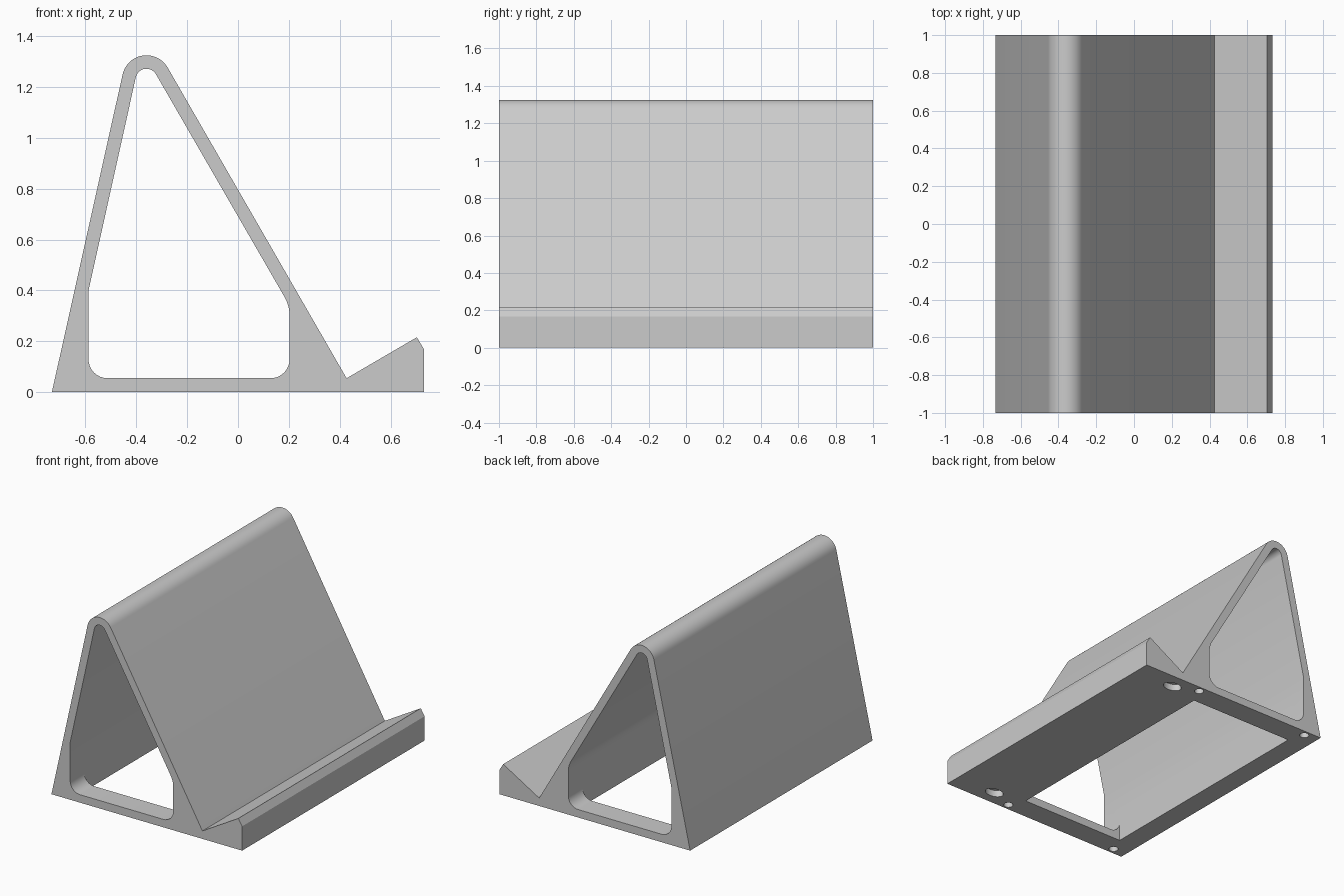
import bpy
import bmesh
from math import radians, sin, cos, tan
from mathutils import Matrix

cube = bpy.data.objects.get("Cube")
if cube:
    bpy.data.objects.remove(cube, do_unlink=True)

grey = bpy.data.materials.new("light grey")
grey.use_nodes = True
colour = (0.6, 0.6, 0.6, 1)
grey.diffuse_color = colour
grey.node_tree.nodes["Principled BSDF"].inputs["Base Color"].default_value = colour


def arc(cx, cz, r, start, end, steps):
    """Points along an arc in the x-z plane, angles in degrees."""
    angles = [radians(start + (end - start) * i / steps) for i in range(steps + 1)]
    return [(cx + r * cos(a), cz + r * sin(a)) for a in angles]


def add_object(name, bm):
    bmesh.ops.recalc_face_normals(bm, faces=bm.faces)
    mesh = bpy.data.meshes.new(name)
    bm.to_mesh(mesh)
    bm.free()
    mesh.materials.append(grey)
    obj = bpy.data.objects.new(name, mesh)
    bpy.context.collection.objects.link(obj)
    return obj


def prism(name, profile, half):
    """Extrude an x-z profile along y."""
    bm = bmesh.new()
    face = bm.faces.new([bm.verts.new((x, -half, z)) for x, z in profile])
    out = bmesh.ops.extrude_face_region(bm, geom=[face])
    verts = [v for v in out["geom"] if isinstance(v, bmesh.types.BMVert)]
    bmesh.ops.translate(bm, verts=verts, vec=(0, 2 * half, 0))
    return add_object(name, bm)


def pocket(x, y, rx, ry, depth):
    """Round or oval cutter for a blind hole in the underside."""
    bm = bmesh.new()
    bmesh.ops.create_cone(bm, cap_ends=True, segments=32, radius1=1, radius2=1, depth=2 * depth,
                          matrix=Matrix.Translation((x, y, 0)) @ Matrix.Diagonal((rx, ry, 1, 1)))
    return add_object("pocket_cutter", bm)


def cut(target, cutter):
    cutter.hide_render = True
    mod = target.modifiers.new("cut", "BOOLEAN")
    mod.operation = "DIFFERENCE"
    mod.solver = "EXACT"
    mod.object = cutter
    bpy.context.view_layer.objects.active = target
    bpy.ops.object.modifier_apply(modifier=mod.name)
    bpy.data.objects.remove(cutter, do_unlink=True)


# Key sizes
half_width = 1.0
apex_x, apex_z = -0.36, 1.229
outer_r, inner_r = 0.096, 0.043
slope_normal, rear_normal = 30, 167.5
wall_left, wall_right, floor = -0.588, 0.203, 0.055
fillet, bend = 0.075, 0.15

# Stand body: leaning rest, rounded ridge, steep rear wall and front lip
body_profile = [(-0.732, 0), (0.732, 0), (0.732, 0.168), (0.703, 0.216), (0.427, floor)]
body_profile += arc(apex_x, apex_z, outer_r, slope_normal, rear_normal, 20)
stand = prism("stand_body", body_profile, half_width)

# Hollow running through the body
ridge = arc(apex_x, apex_z, inner_r, slope_normal, rear_normal, 16)
slope_x, slope_z = ridge[0]
rear_x, rear_z = ridge[-1]
corner_z = slope_z - (wall_right - slope_x) / tan(radians(30))
bend_z = corner_z - bend * tan(radians(15))
hollow = arc(wall_left + fillet, floor + fillet, fillet, 180, 270, 8)
hollow += arc(wall_right - fillet, floor + fillet, fillet, 270, 360, 8)
hollow += arc(wall_right - bend, bend_z, bend, 0, 30, 6)
hollow += ridge
hollow.append((wall_left, rear_z - (rear_x - wall_left) * tan(radians(77.5))))
cut(stand, prism("hollow_cutter", hollow, half_width + 0.1))

# Rectangular window in the floor, flush with the inner walls
window = [(wall_left, -0.1), (wall_right, -0.1), (wall_right, 0.2), (wall_left, 0.2)]
cut(stand, prism("window_cutter", window, 0.845))

# Blind holes in the underside
for side in (-1, 1):
    cut(stand, pocket(-0.63, side * 0.957, 0.03, 0.03, 0.05))
    cut(stand, pocket(0.255, side * 0.957, 0.03, 0.03, 0.05))
    cut(stand, pocket(0.427, side * 0.893, 0.066, 0.044, 0.045))

# Smooth ridge and fillets, sharp edges elsewhere
bpy.ops.object.select_all(action="DESELECT")
stand.select_set(True)
bpy.context.view_layer.objects.active = stand
bpy.ops.object.shade_smooth_by_angle(angle=radians(20))
